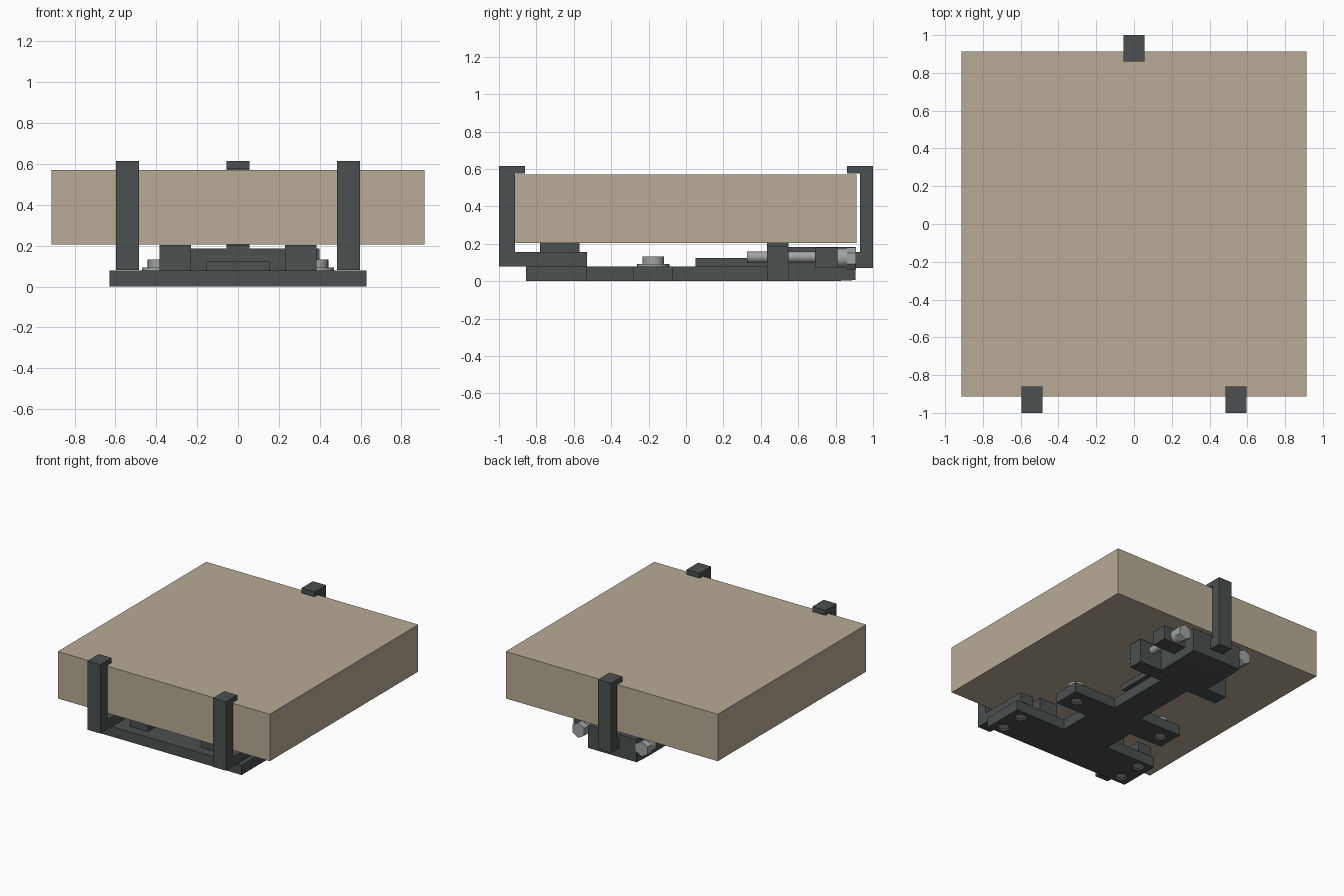
import bpy, bmesh, math
from mathutils import Matrix, Vector

cube = bpy.data.objects.get("Cube")
if cube:
    bpy.data.objects.remove(cube)


def material(name, rgb):
    m = bpy.data.materials.new(name)
    m.use_nodes = True
    m.diffuse_color = (*rgb, 1)
    bsdf = next(n for n in m.node_tree.nodes if n.type == 'BSDF_PRINCIPLED')
    bsdf.inputs["Base Color"].default_value = (*rgb, 1)
    return m


TAN = material("warm tan", (0.48, 0.41, 0.305))
DARK = material("dark slate", (0.07, 0.08, 0.079))
STEEL = material("bolt steel", (0.36, 0.37, 0.38))


def finish(name, bm, mat):
    bmesh.ops.recalc_face_normals(bm, faces=bm.faces)
    me = bpy.data.meshes.new(name)
    bm.to_mesh(me)
    bm.free()
    me.materials.append(mat)
    ob = bpy.data.objects.new(name, me)
    bpy.context.collection.objects.link(ob)
    return ob


def box(name, x, y, z, mat=DARK):
    bm = bmesh.new()
    size = [b - a for a, b in (x, y, z)]
    mid = [(a + b) / 2 for a, b in (x, y, z)]
    bmesh.ops.create_cube(bm, size=1, matrix=Matrix.Translation(mid) @ Matrix.Diagonal((*size, 1)))
    return finish(name, bm, mat)


def extrude(name, points, direction, mat=DARK):
    bm = bmesh.new()
    face = bm.faces.new([bm.verts.new(p) for p in points])
    new = bmesh.ops.extrude_face_region(bm, geom=[face])["geom"]
    bmesh.ops.translate(bm, vec=direction, verts=[v for v in new if isinstance(v, bmesh.types.BMVert)])
    return finish(name, bm, mat)


def rod(name, start, end, radius, sides=24, mat=STEEL):
    a, b = Vector(start), Vector(end)
    turn = (b - a).to_track_quat('Z', 'Y').to_matrix().to_4x4()
    bm = bmesh.new()
    bmesh.ops.create_cone(bm, cap_ends=True, segments=sides, radius1=radius, radius2=radius,
                          depth=(b - a).length, matrix=Matrix.Translation((a + b) / 2) @ turn)
    ob = finish(name, bm, mat)
    if sides > 6:
        bpy.ops.object.select_all(action='DESELECT')
        ob.select_set(True)
        bpy.context.view_layer.objects.active = ob
        bpy.ops.object.shade_smooth_by_angle()
    return ob


# Clamped slab
box("slab", (-0.912, 0.912), (-0.912, 0.912), (0.205, 0.57), TAN)

# Base plate: front bar, waist, wings and narrow rear stem
half = [(0.63, -0.855), (0.63, -0.53), (0.2, -0.53), (0.2, -0.28), (0.48, -0.28),
        (0.48, -0.07), (0.12, -0.07), (0.12, 0.56)]
outline = half + [(-x, y) for x, y in reversed(half)]
base = extrude("base_plate", [(x, y, 0) for x, y in outline], (0, 0, 0.078))


def recessed_bolt(name, x, y):
    hole = rod(name + "_hole_cutter", (x, y, -0.05), (x, y, 0.03), 0.045, mat=DARK)
    hole.hide_render = True
    hole.hide_set(True)
    hole.display_type = 'WIRE'
    cut = base.modifiers.new("bolt_hole", 'BOOLEAN')
    cut.object = hole
    cut.solver = 'EXACT'
    rod(name, (x, y, 0.008), (x, y, 0.035), 0.036)


# Front hooks, pads and wing bolts on both sides
hook = [(-1, 0.08), (-0.53, 0.08), (-0.53, 0.155), (-0.915, 0.155),
        (-0.915, 0.577), (-0.86, 0.577), (-0.86, 0.615), (-1, 0.615)]
for side, s in (("left", 1), ("right", -1)):
    x = s * 0.54
    extrude(side + "_front_hook", [(x - 0.056, y, z) for y, z in hook], (0.112, 0, 0))
    box(side + "_front_pad", sorted((s * 0.23, s * 0.385)), (-0.78, -0.57), (0.078, 0.204))
    recessed_bolt(side + "_hook_bolt_front", x, -0.785)
    recessed_bolt(side + "_hook_bolt_rear", x, -0.6)
    rod(side + "_wing_washer", (s * 0.385, -0.175, 0.078), (s * 0.385, -0.175, 0.092), 0.086)
    rod(side + "_wing_bolt_head", (s * 0.385, -0.175, 0.092), (s * 0.385, -0.175, 0.132), 0.057)
    recessed_bolt(side + "_wing_bolt", s * 0.385, -0.175)

# Sliding rear carriage
box("slide_strip", (-0.155, 0.155), (0.05, 0.45), (0.078, 0.123))
box("carriage_crossbar", (-0.385, 0.4), (0.433, 0.547), (0.002, 0.185))
box("carriage_rest", (-0.056, 0.056), (0.433, 0.547), (0.18, 0.204))
slope = [(0.54, 0), (0.77, 0), (0.905, 0.006), (0.905, 0.183), (0.54, 0.183)]
extrude("carriage_block", [(-0.21, y, z) for y, z in slope], (0.42, 0, 0))
box("carriage_side_arm", (0.2, 0.4), (0.69, 0.81), (0.07, 0.18))

# Rear hook
rear_hook = [(0.88, 0.072), (1, 0.072), (1, 0.615), (0.86, 0.615),
             (0.86, 0.577), (0.93, 0.577), (0.93, 0.155), (0.88, 0.155)]
extrude("rear_hook", [(-0.056, y, z) for y, z in rear_hook], (0.112, 0, 0))

# Tightening screws with hex heads
for side, x in (("left", 0.29), ("right", -0.255)):
    rod(side + "_screw_shaft", (x, 0.325, 0.13), (x, 0.82, 0.13), 0.029)
    rod(side + "_screw_collar", (x, 0.8, 0.125), (x, 0.86, 0.125), 0.052)
    rod(side + "_screw_head", (x, 0.86, 0.122), (x, 0.91, 0.122), 0.058, 6)
